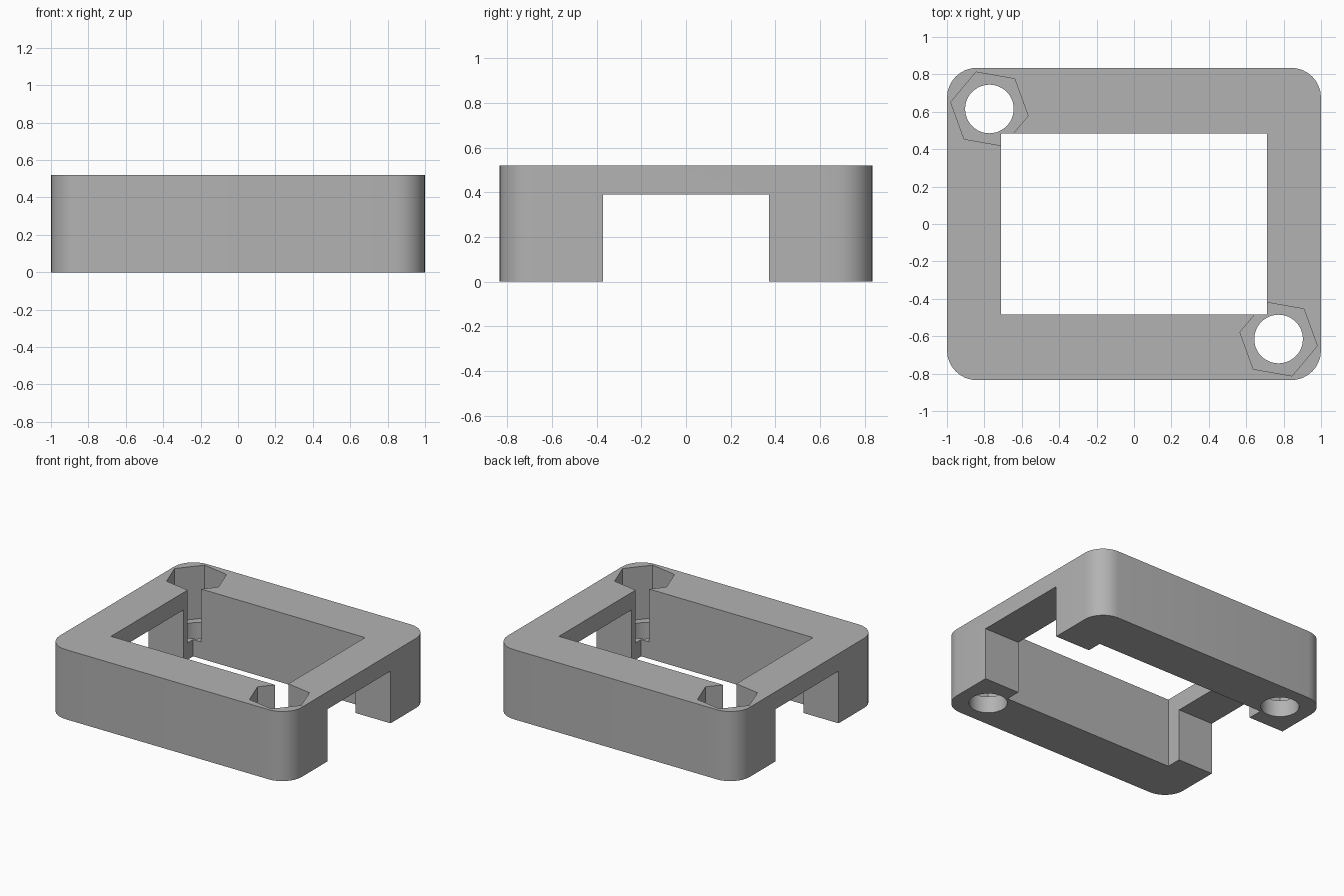
import bpy
import bmesh
from math import cos, sin, pi, radians

default = bpy.data.objects.get("Cube")
if default:
    bpy.data.objects.remove(default, do_unlink=True)

LENGTH, WIDTH, HEIGHT = 2.0, 1.67, 0.52
CORNER = 0.16
NOTCH_TOP = 0.39
POCKET_FLOOR = 0.125
BOLT_X, BOLT_Y = 0.773, 0.615

grey = bpy.data.materials.new("plain_grey")
grey.use_nodes = True
colour = (0.45, 0.45, 0.45, 1)
grey.diffuse_color = colour
grey.node_tree.nodes["Principled BSDF"].inputs["Base Color"].default_value = colour


def prism(name, outline, z0, z1):
    """Extrude a closed outline from z0 to z1."""
    bm = bmesh.new()
    base = bm.faces.new([bm.verts.new((x, y, z0)) for x, y in outline])
    top = bmesh.ops.extrude_face_region(bm, geom=[base])["geom"]
    moved = [v for v in top if isinstance(v, bmesh.types.BMVert)]
    bmesh.ops.translate(bm, verts=moved, vec=(0, 0, z1 - z0))
    bmesh.ops.recalc_face_normals(bm, faces=bm.faces)
    mesh = bpy.data.meshes.new(name)
    bm.to_mesh(mesh)
    bm.free()
    mesh.materials.append(grey)
    obj = bpy.data.objects.new(name, mesh)
    bpy.context.collection.objects.link(obj)
    return obj


def rectangle(hx, hy):
    return [(-hx, -hy), (hx, -hy), (hx, hy), (-hx, hy)]


def polygon(cx, cy, radius, sides, turn=0.0):
    return [(cx + radius * cos(turn + 2 * pi * i / sides),
             cy + radius * sin(turn + 2 * pi * i / sides)) for i in range(sides)]


def rounded_rectangle(hx, hy, r, steps=8):
    points = []
    for q, (sx, sy) in enumerate([(1, 1), (-1, 1), (-1, -1), (1, -1)]):
        for i in range(steps + 1):
            a = pi / 2 * (q + i / steps)
            points.append((sx * (hx - r) + r * cos(a), sy * (hy - r) + r * sin(a)))
    return points


# Rounded block
frame = prism("bracket_frame", rounded_rectangle(LENGTH / 2, WIDTH / 2, CORNER), 0, HEIGHT)

# Central opening and the channel running across the underside
cutters = [
    prism("opening_cutter", rectangle(0.71, 0.485), -0.2, HEIGHT + 0.2),
    prism("channel_cutter", rectangle(1.2, 0.372), -0.3, NOTCH_TOP),
]

# Bolt holes with hexagonal nut pockets in two opposite corners
for s in (1, -1):
    x, y = -s * BOLT_X, s * BOLT_Y
    cutters.append(prism("nut_pocket_cutter", polygon(x, y, 0.21, 6, radians(-10)),
                         POCKET_FLOOR, HEIGHT + 0.1))
    cutters.append(prism("bolt_hole_cutter", polygon(x, y, 0.13, 48), -0.1, HEIGHT + 0.15))

bpy.ops.object.select_all(action="DESELECT")
bpy.context.view_layer.objects.active = frame
frame.select_set(True)
for cutter in cutters:
    cut = frame.modifiers.new(cutter.name, "BOOLEAN")
    cut.operation = "DIFFERENCE"
    cut.solver = "EXACT"
    cut.object = cutter
    bpy.ops.object.modifier_apply(modifier=cut.name)
    bpy.data.objects.remove(cutter, do_unlink=True)

bpy.ops.object.shade_smooth_by_angle(angle=radians(30))
